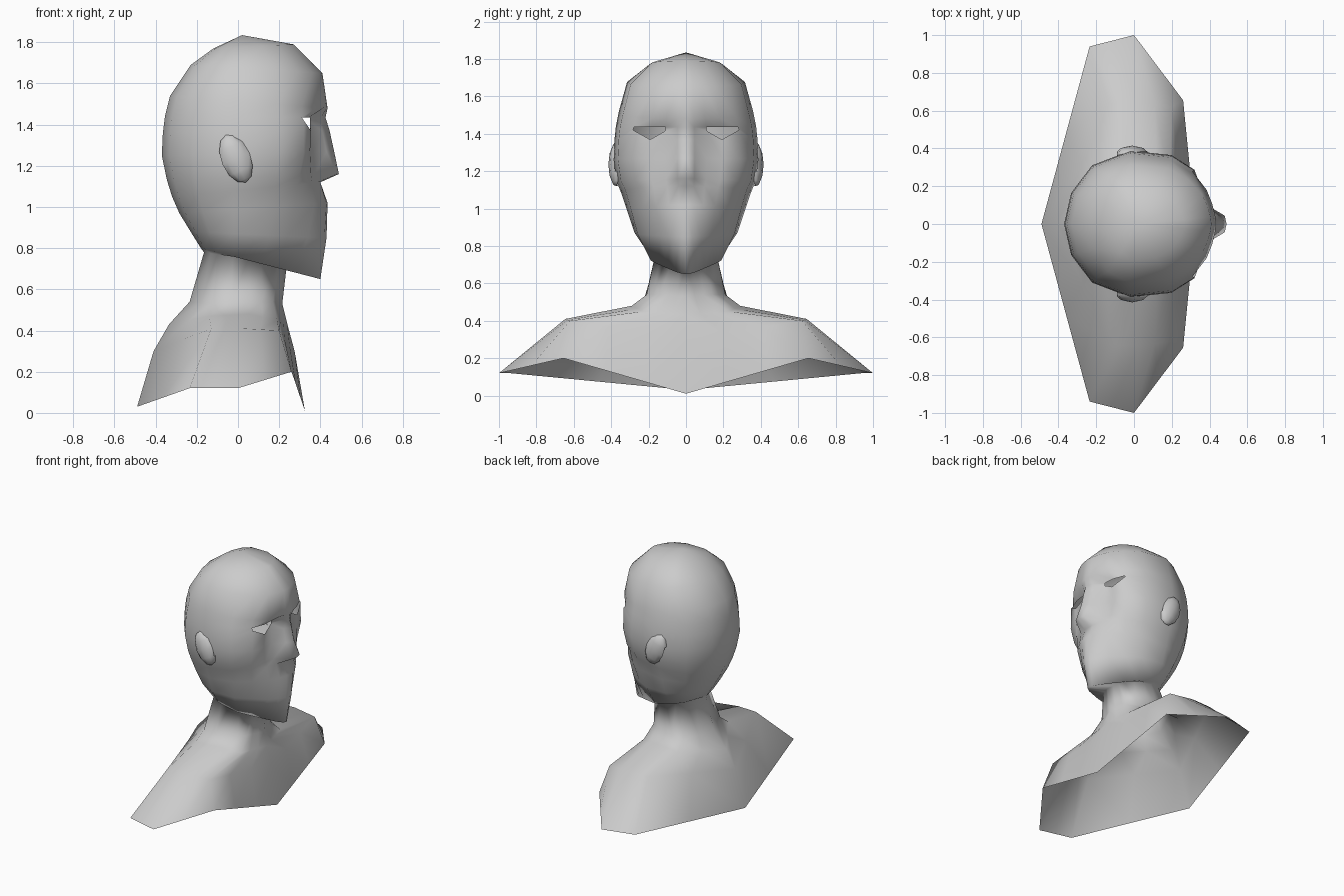
import bpy, bmesh
from mathutils import Matrix, Vector

if "Cube" in bpy.data.objects:
    bpy.data.objects.remove(bpy.data.objects["Cube"])

# Head rows, top to chin: z front, z back, half width, back x, then x of five face columns
HEAD = [
    (1.79, 1.77, .19, -.12, .27, .265, .25, .23, .19),
    (1.65, 1.69, .315, -.23, .41, .405, .39, .36, .29),
    (1.48, 1.54, .36, -.33, .435, .43, .415, .385, .31),
    (1.435, 1.44, .375, -.355, .425, .405, .35, .345, .31),
    (1.37, 1.36, .383, -.365, .445, .41, .35, .355, .32),
    (1.27, 1.25, .388, -.37, .467, .43, .36, .35, .32),
    (1.16, 1.13, .37, -.345, .49, .48, .37, .355, .30),
    (1.12, 1.05, .345, -.32, .40, .40, .385, .36, .29),
    (1.02, .97, .315, -.285, .435, .43, .41, .37, .28),
    (.85, .88, .275, -.23, .43, .42, .39, .34, .24),
    (.65, .80, .20, -.18, .40, .39, .35, .28, .20),
]
FACE_Y = (0, .12, .29, .5, .74)

# Neck and shoulder rings: front, front side, side, back side, back
TORSO = [
    ((.235, 0, .70), (.18, .11, .73), (.05, .165, .75), (-.10, .14, .77), (-.165, 0, .78)),
    ((.215, 0, .53), (.17, .14, .54), (.06, .21, .54), (-.13, .22, .53), (-.235, 0, .54)),
    ((.24, 0, .43), (.19, .23, .45), (.05, .29, .48), (-.14, .30, .47), (-.335, 0, .43)),
    ((.275, 0, .30), (.20, .62, .40), (.02, .645, .41), (-.13, .64, .41), (-.41, 0, .30)),
    ((.325, 0, .01), (.26, .655, .20), (0, 1.0, .12), (-.235, .94, .12), (-.49, 0, .03)),
]
KNOTS = (0, 3, 5, 7, 9)


def head_ring(row):
    zf, zb, w, xb = row[:4]
    face = row[4:]
    pts = [(x, w * f) for x, f in zip(face, FACE_Y)]
    pts += [(face[4] * .62, w * .94), (-.02, w), (xb * .6, w * .8), (xb * .9, w * .42), (xb, 0)]
    span = face[0] - xb
    return [Vector((x, y, zb + (zf - zb) * (x - xb) / span)) for x, y in pts]


def torso_ring(points):
    ring = []
    for c in range(10):
        k = next(i for i in range(4) if c <= KNOTS[i + 1])
        t = (c - KNOTS[k]) / (KNOTS[k + 1] - KNOTS[k])
        ring.append(Vector(points[k]).lerp(Vector(points[k + 1]), t))
    return ring


def finish(bm, name):
    mesh = bpy.data.meshes.new(name)
    bm.to_mesh(mesh)
    bm.free()
    for p in mesh.polygons:
        p.use_smooth = True
    obj = bpy.data.objects.new(name, mesh)
    bpy.context.collection.objects.link(obj)
    mod = obj.modifiers.new("mirror", 'MIRROR')
    mod.use_axis = (False, True, False)
    mod.merge_threshold = .002
    return obj


# Bust: one lofted half shell from crown to open rim, mirrored
rings = [head_ring(r) for r in HEAD] + [torso_ring(r) for r in TORSO]
rings[4][2].z = 1.415   # eye corners
rings[4][4].z = 1.42
bm = bmesh.new()
grid = [[bm.verts.new(p) for p in ring] for ring in rings]
apex = bm.verts.new((.02, 0, 1.835))
for c in range(9):
    bm.faces.new((apex, grid[0][c], grid[0][c + 1]))
    for r in range(len(grid) - 1):
        if r == 3 and c in (2, 3):      # eye opening
            continue
        bm.faces.new((grid[r][c], grid[r + 1][c], grid[r + 1][c + 1], grid[r][c + 1]))
finish(bm, "bust")

# Ears: outer half of a flattened, tilted low sphere
bm = bmesh.new()
bmesh.ops.create_uvsphere(bm, u_segments=10, v_segments=6, radius=1)
bmesh.ops.delete(bm, geom=[v for v in bm.verts if v.co.y < -.3], context='VERTS')
place = (Matrix.Translation((-.01, .37, 1.235)) @ Matrix.Rotation(-.4, 4, 'Y')
         @ Matrix.Diagonal((.075, .045, .125, 1)))
bmesh.ops.transform(bm, matrix=place, verts=bm.verts)
finish(bm, "ears")
